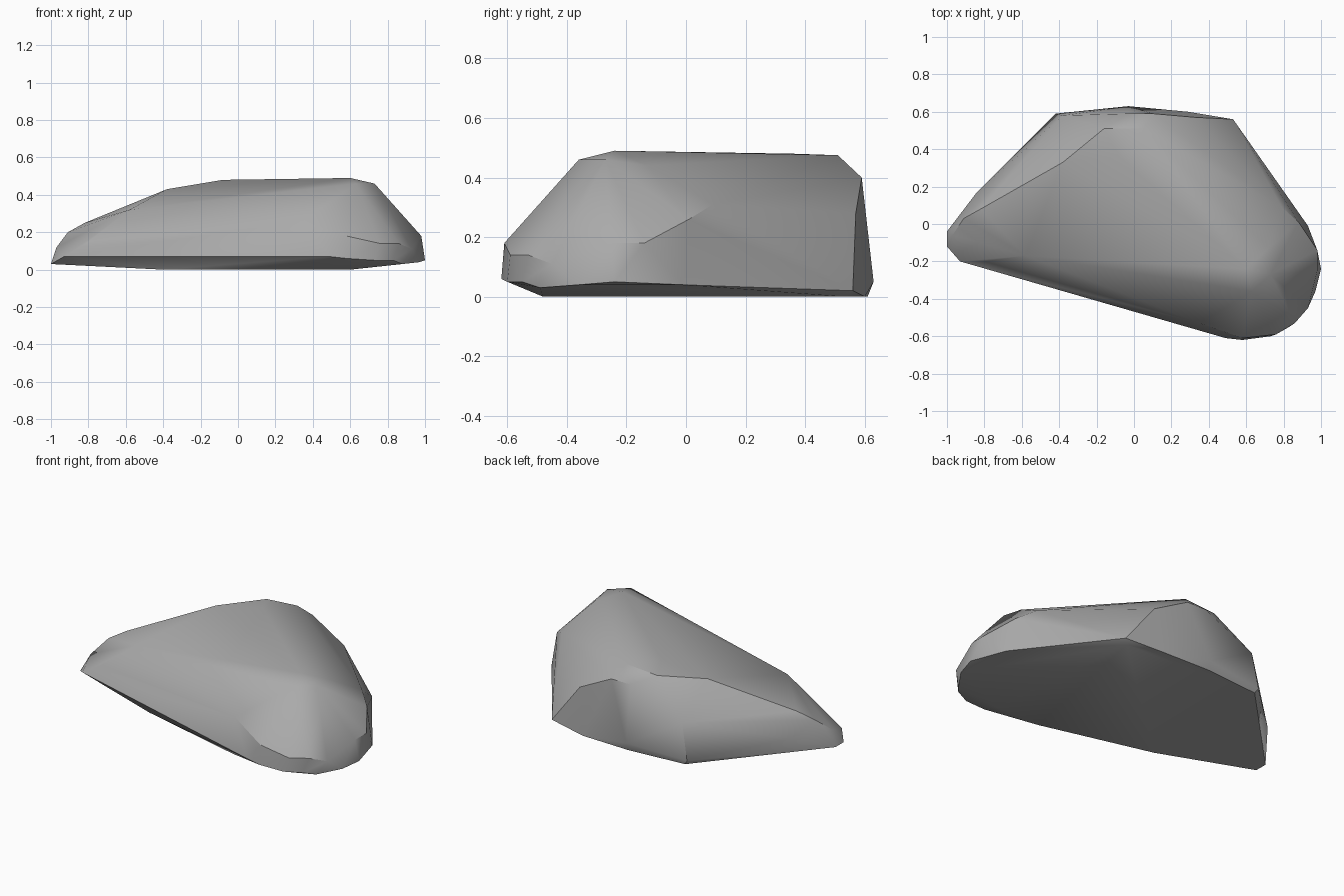
import bpy
import bmesh

# Remove the default object
default_cube = bpy.data.objects.get("Cube")
if default_cube:
    bpy.data.objects.remove(default_cube, do_unlink=True)


def make_material(name, colour):
    """One flat colour for viewport and render."""
    material = bpy.data.materials.new(name)
    material.use_nodes = True
    material.diffuse_color = colour
    shader = material.node_tree.nodes["Principled BSDF"]
    shader.inputs["Base Color"].default_value = colour
    shader.inputs["Roughness"].default_value = 0.9
    return material


def hull_object(name, corner_groups, material):
    """Wrap the corner points of every group in one convex boulder."""
    mesh = bpy.data.meshes.new(name)
    bm = bmesh.new()
    for group in corner_groups:
        for corner in group:
            bm.verts.new(corner)
    result = bmesh.ops.convex_hull(bm, input=bm.verts[:])
    unused = set(result["geom_interior"]) | set(result["geom_unused"])
    bmesh.ops.delete(
        bm,
        geom=[item for item in unused if isinstance(item, bmesh.types.BMVert)],
        context="VERTS",
    )
    bmesh.ops.recalc_face_normals(bm, faces=bm.faces[:])
    bm.to_mesh(mesh)
    bm.free()
    mesh.materials.append(material)
    rock = bpy.data.objects.new(name, mesh)
    bpy.context.collection.objects.link(rock)
    return rock


# Flat resting footprint
footprint = [
    (-.4, -.3, 0), (.3, -.48, 0), (.6, -.48, 0), (.5, .53, 0),
    (.29, .6, 0), (-.03, .61, 0), (-.4, .58, 0),
]

# Low outward rim, running round the widest outline
rim = [
    (-1, -.04, .03), (-1, -.12, .03), (-.93, -.2, .07), (.49, -.61, .07),
    (.58, -.62, .06), (.73, -.6, .05), (.83, -.55, .05), (.88, -.49, .03),
    (.97, -.36, .04), (1, -.24, .05), (.93, -.01, .04), (.53, .56, .02),
    (-.03, .63, .05), (-.42, .59, .03), (-.84, .17, .12),
]

# Tapered low end
low_end = [
    (-.97, -.06, .12), (-.91, .03, .2), (-.82, .08, .25), (-.8, -.2, .15),
]

# Rounded blunt end
blunt_end = [
    (.58, -.61, .18), (.76, -.59, .14), (.86, -.53, .14),
    (.93, -.45, .11), (.98, -.25, .18), (.98, -.14, .18),
    (.88, .01, .26), (.79, .09, .31),
]

# Sloping crown with its front ridge
crown = [
    (-.58, -.17, .32), (.35, -.53, .26), (.63, -.36, .46), (.73, -.27, .46),
    (.6, -.24, .49), (.72, -.13, .44), (-.38, .33, .43), (-.08, .36, .48),
]

# Upper back shoulder
back_shoulder = [
    (-.16, .51, .46), (.05, .51, .475), (-.03, .59, .4), (.1, .59, .4),
    (.33, .57, .28), (-.38, .58, .25),
]

stone_grey = make_material("stone grey", (0.4, 0.4, 0.4, 1))
boulder = hull_object(
    "boulder",
    [footprint, rim, low_end, blunt_end, crown, back_shoulder],
    stone_grey,
)

# Soft shading across the shallow facets, crisp at the strong edges
bpy.ops.object.select_all(action="DESELECT")
boulder.select_set(True)
bpy.context.view_layer.objects.active = boulder
bpy.ops.object.shade_smooth_by_angle()
